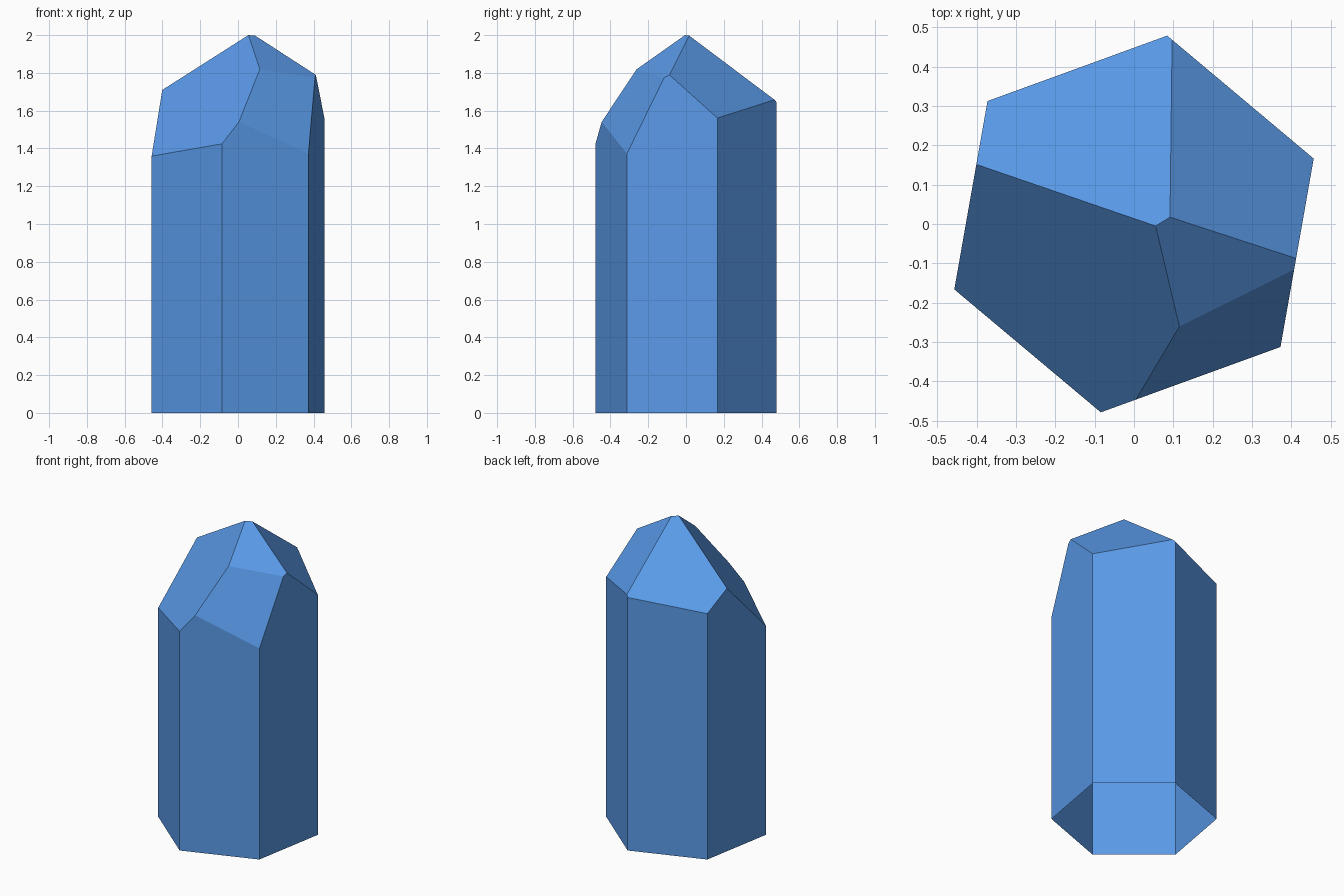
import bpy
import bmesh
from math import radians
from mathutils import Matrix, Vector

cube = bpy.data.objects.get("Cube")
if cube:
    bpy.data.objects.remove(cube)

RADIUS = 0.4865
HEIGHT = 2.4

# Blue mineral colour
blue = bpy.data.materials.new("crystal blue")
blue.use_nodes = True
color = (0.1, 0.32, 0.8, 1)
blue.diffuse_color = color
blue.node_tree.nodes["Principled BSDF"].inputs["Base Color"].default_value = color

# Six-sided shaft, turned ten degrees clockwise
bm = bmesh.new()
bmesh.ops.create_circle(bm, cap_ends=True, segments=6, radius=RADIUS,
                        matrix=Matrix.Rotation(radians(-10), 4, "Z"))
raised = bmesh.ops.extrude_face_region(bm, geom=bm.faces[:])["geom"]
bmesh.ops.translate(bm, vec=(0, 0, HEIGHT),
                    verts=[g for g in raised if isinstance(g, bmesh.types.BMVert)])
bmesh.ops.recalc_face_normals(bm, faces=bm.faces[:])

# Tip facets: a point on each plane, and its rise along x and y
facets = [
    ((0.055, -0.005, 2.0), 0.957, 0.932),     # front right
    ((0.055, -0.005, 2.0), 0.377, -0.756),    # back right
    ((0.09, 0.015, 2.0), -0.89, -0.741),      # back left
    ((0.055, -0.005, 2.0), -0.452, 0.599),    # front left, upper
    ((0.113, -0.262, 1.82), -1.281, 2.266),   # front left, lower
]


def slice_facet(point, rise_x, rise_y):
    """Cut away everything above a sloping plane and close the cut."""
    cut = bmesh.ops.bisect_plane(
        bm, geom=bm.verts[:] + bm.edges[:] + bm.faces[:], dist=1e-5,
        plane_co=point, plane_no=Vector((-rise_x, -rise_y, 1)).normalized(),
        clear_outer=True)["geom_cut"]
    rim = [g for g in cut if isinstance(g, bmesh.types.BMEdge)]
    bmesh.ops.holes_fill(bm, edges=rim, sides=0)


for facet in facets:
    slice_facet(*facet)
bmesh.ops.recalc_face_normals(bm, faces=bm.faces[:])

# The foot of the shaft is open
foot = [f for f in bm.faces if f.calc_center_median().z < 0.001]
bmesh.ops.delete(bm, geom=foot, context="FACES_ONLY")

mesh = bpy.data.meshes.new("crystal_shard")
bm.to_mesh(mesh)
bm.free()
mesh.materials.append(blue)
crystal = bpy.data.objects.new("crystal_shard", mesh)
bpy.context.scene.collection.objects.link(crystal)
